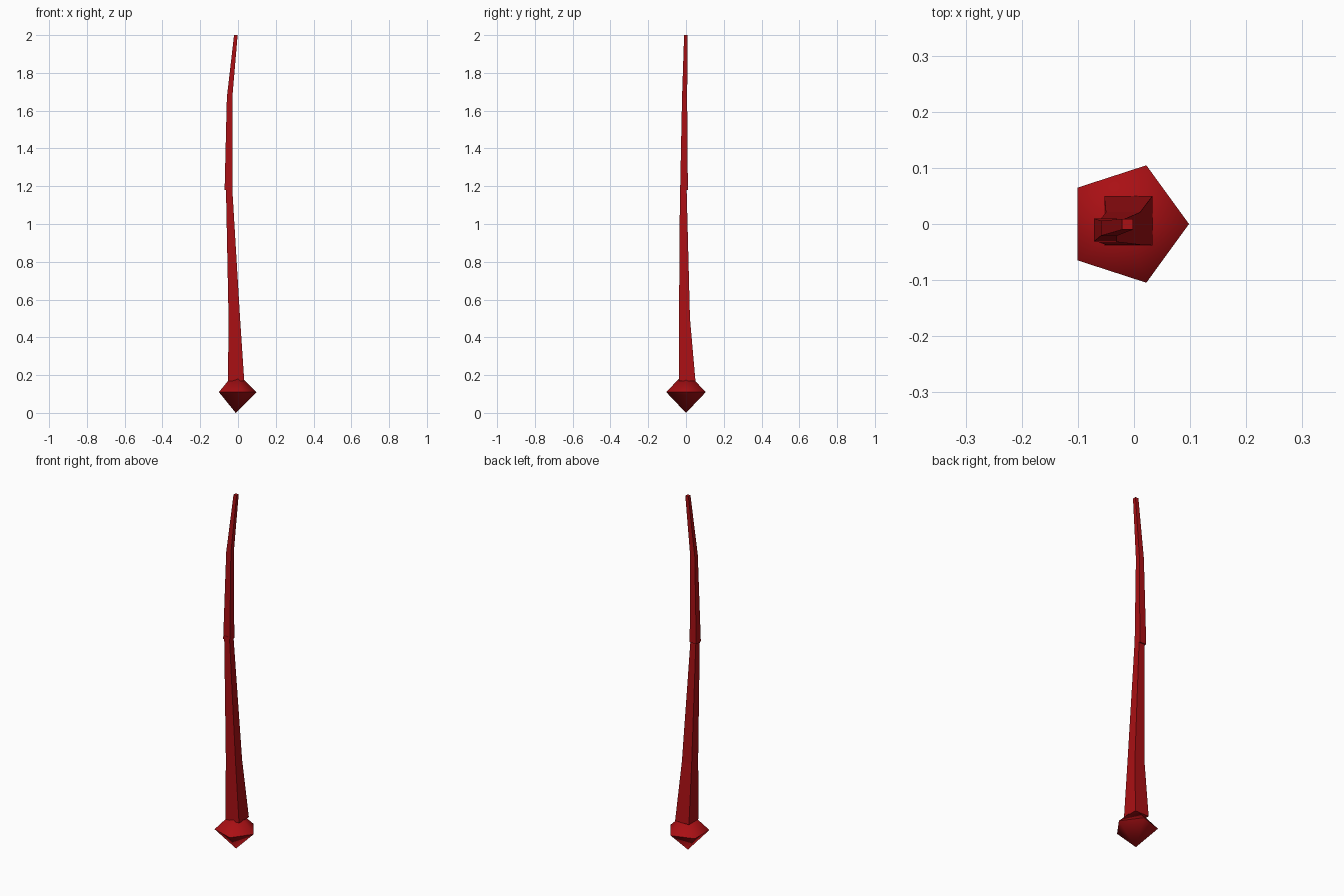
import bpy, bmesh, math

if "Cube" in bpy.data.objects:
    bpy.data.objects.remove(bpy.data.objects["Cube"])

red = bpy.data.materials.new("dark_red")
red.diffuse_color = (0.4, 0.005, 0.007, 1)
red.use_nodes = True
red.node_tree.nodes["Principled BSDF"].inputs["Base Color"].default_value = red.diffuse_color


def make_object(name, bm):
    bmesh.ops.recalc_face_normals(bm, faces=bm.faces)
    mesh = bpy.data.meshes.new(name)
    bm.to_mesh(mesh)
    bm.free()
    mesh.materials.append(red)
    obj = bpy.data.objects.new(name, mesh)
    bpy.context.collection.objects.link(obj)
    return obj


def square_tube(name, sections):
    """Loft rectangles given as (z, x0, x1, y0, y1), capped at both ends."""
    bm = bmesh.new()
    rings = [[bm.verts.new(p) for p in ((x0, y0, z), (x1, y0, z), (x1, y1, z), (x0, y1, z))]
             for z, x0, x1, y0, y1 in sections]
    for a, b in zip(rings, rings[1:]):
        for i in range(4):
            j = (i + 1) % 4
            bm.faces.new((a[i], a[j], b[j], b[i]))
    bm.faces.new(rings[0])
    bm.faces.new(rings[-1])
    return make_object(name, bm)


# Five-sided pommel at the bottom
bm = bmesh.new()
r, cx = 0.11, -0.012
ring = [bm.verts.new((cx + r * math.cos(math.tau * i / 5), r * math.sin(math.tau * i / 5), r))
        for i in range(5)]
for z in (0, 2 * r):
    tip = bm.verts.new((cx, 0, z))
    for i in range(5):
        bm.faces.new((ring[i], ring[(i + 1) % 5], tip))
pommel = make_object("pommel", bm)
bpy.context.view_layer.objects.active = pommel
pommel.select_set(True)
bpy.ops.object.shade_smooth_by_angle(angle=math.radians(60))

# Thick lower shaft
square_tube("lower_shaft", [
    (0.17, -0.053, 0.033, -0.038, 0.050),
    (0.50, -0.050, 0.011, -0.037, 0.021),
    (1.20, -0.064, -0.031, -0.032, 0.003),
])

# Thin upper shaft, slightly wider than the lower one where they join
square_tube("upper_shaft", [
    (1.18, -0.071, -0.030, -0.031, 0.010),
    (1.67, -0.059, -0.030, -0.021, 0.006),
    (2.00, -0.021, -0.002, -0.010, 0.009),
])
